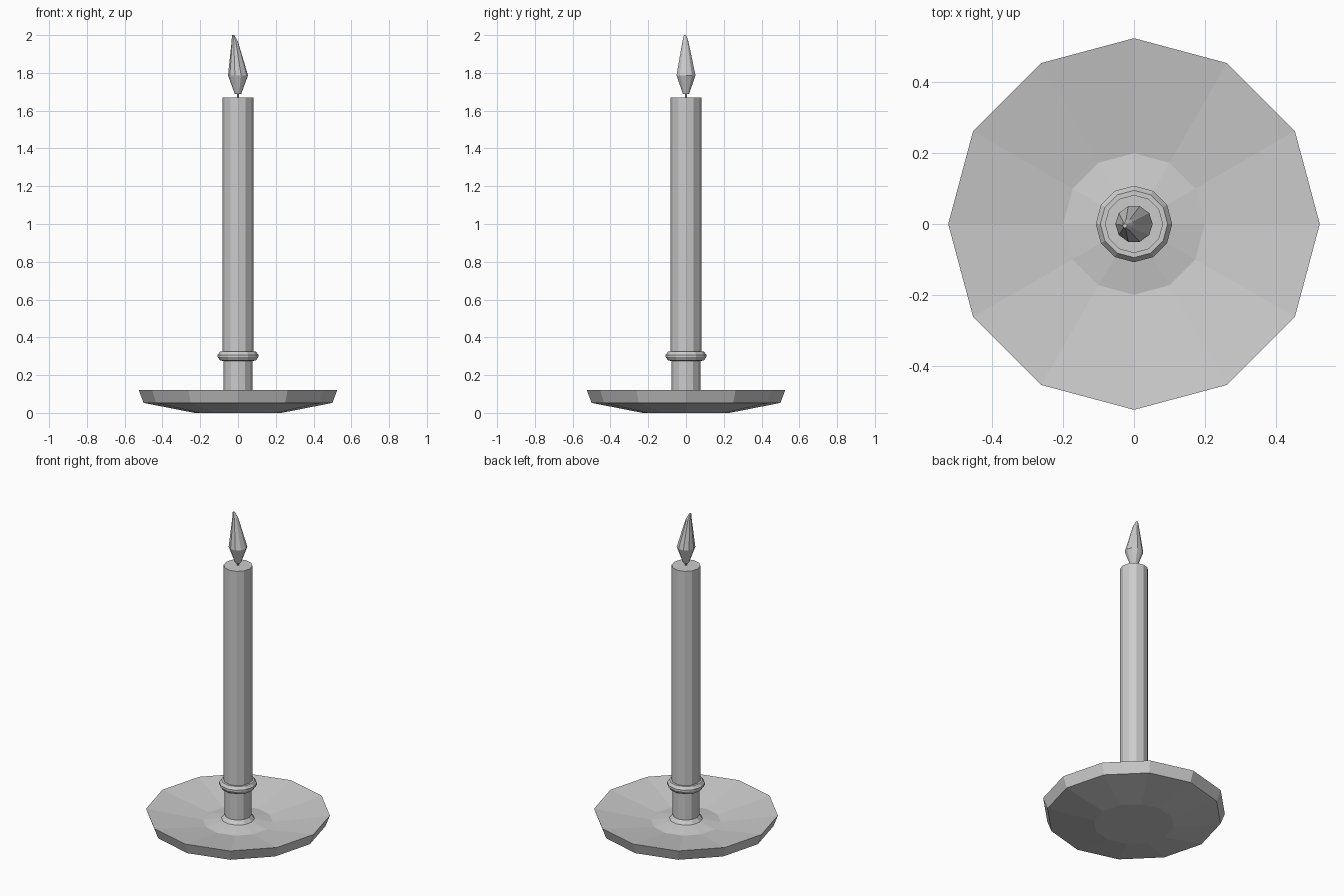
import bpy
import bmesh
from math import sin, cos, tau

cube = bpy.data.objects.get("Cube")
if cube:
    bpy.data.objects.remove(cube, do_unlink=True)

grey = bpy.data.materials.new("plain grey")
grey.use_nodes = True
colour = (0.6, 0.6, 0.6, 1)
grey.diffuse_color = colour
grey.node_tree.nodes["Principled BSDF"].inputs["Base Color"].default_value = colour


def lathe(name, rings, sides=12):
    """Flat-faced solid through rings of (radius, z) or (radius, z, x, y), capped at both ends."""
    bm = bmesh.new()
    loops = []
    for radius, z, *offset in rings:
        ox, oy = offset or (0, 0)
        loops.append([bm.verts.new((ox + radius * cos(tau * i / sides),
                                    oy + radius * sin(tau * i / sides), z))
                      for i in range(sides)])
    for low, high in zip(loops, loops[1:]):
        for i in range(sides):
            j = (i + 1) % sides
            bm.faces.new((low[i], low[j], high[j], high[i]))
    bm.faces.new(loops[0][::-1])
    bm.faces.new(loops[-1])
    bmesh.ops.recalc_face_normals(bm, faces=bm.faces)
    mesh = bpy.data.meshes.new(name)
    bm.to_mesh(mesh)
    bm.free()
    mesh.materials.append(grey)
    obj = bpy.data.objects.new(name, mesh)
    bpy.context.collection.objects.link(obj)
    return obj


# Dish, socket and collar share one turned profile
lathe("holder", [
    (0.23, 0), (0.50, 0.053), (0.525, 0.12),            # underside and rim
    (0.20, 0.065), (0.095, 0.082), (0.076, 0.105),      # dished top and flare
    (0.076, 0.275), (0.095, 0.277), (0.108, 0.296),     # socket and collar
    (0.108, 0.307), (0.095, 0.324), (0.080, 0.324),
])

lathe("candle", [(0.082, 0.32), (0.082, 1.67)])
lathe("wick", [(0.006, 1.66), (0.006, 1.70)], 6)

# Flame leans to one side at the tip
lathe("flame", [
    (0.017, 1.688), (0.053, 1.787),
    (0.017, 1.965, -0.017, -0.003), (0.006, 2.0, -0.026, -0.005),
], 10)
